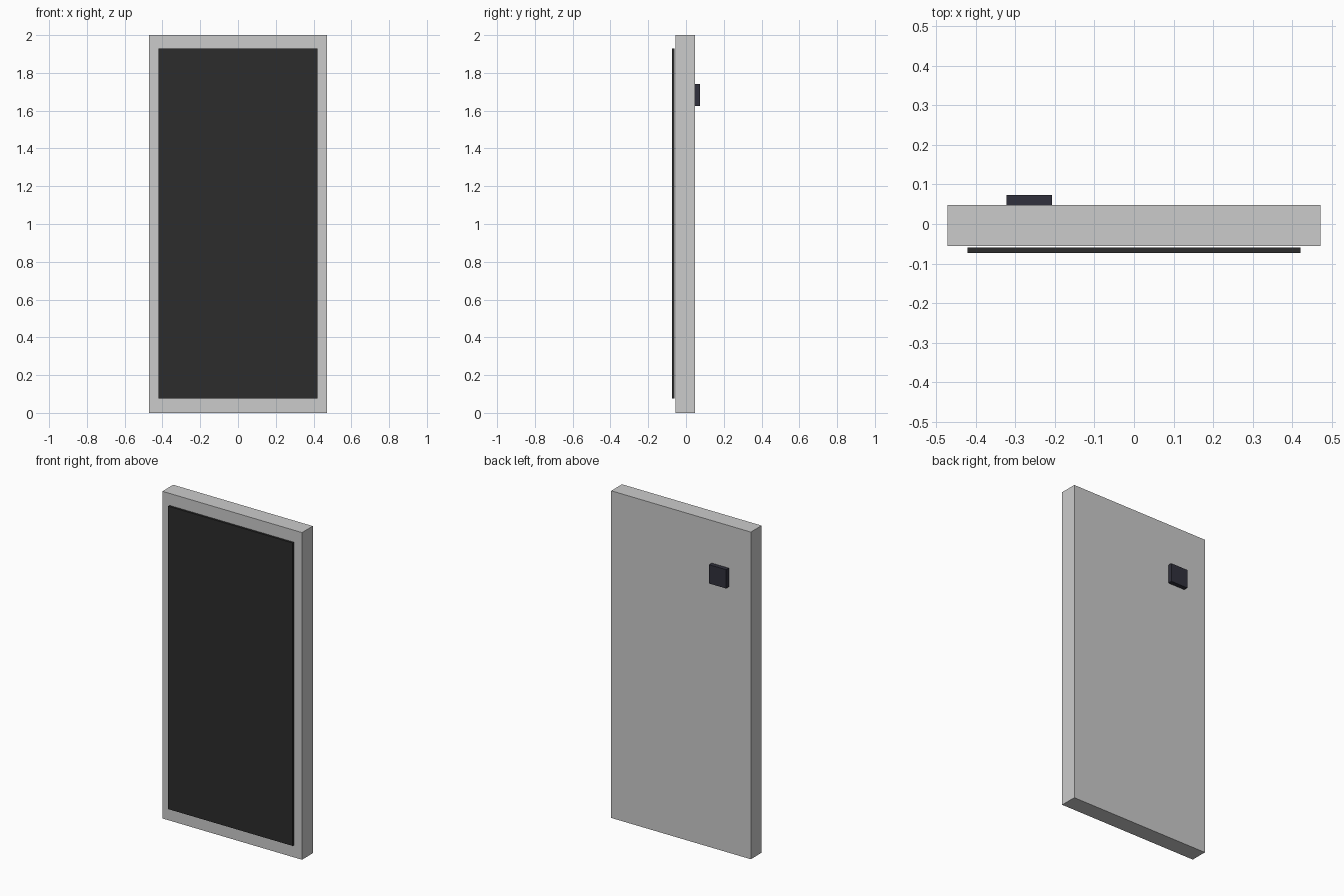
import bpy

if "Cube" in bpy.data.objects:
    bpy.data.objects.remove(bpy.data.objects["Cube"])


def material(name, color):
    mat = bpy.data.materials.new(name)
    mat.diffuse_color = (*color, 1.0)
    mat.use_nodes = True
    mat.node_tree.nodes["Principled BSDF"].inputs["Base Color"].default_value = mat.diffuse_color
    return mat


def box(name, x, y, z, mat=None):
    """Flat-shaded box from (min, max) ranges on each axis."""
    ranges = (x, y, z)
    bpy.ops.mesh.primitive_cube_add(size=1, location=[(a + b) / 2 for a, b in ranges])
    obj = bpy.context.object
    obj.name = name
    obj.scale = [b - a for a, b in ranges]
    bpy.ops.object.transform_apply(location=False, rotation=False, scale=True)
    if mat:
        obj.data.materials.append(mat)
    return obj


screen_black = material("screen_black", (0.025, 0.025, 0.025))
lens_black = material("lens_black", (0.03, 0.03, 0.045))

# Main slab
box("body", (-0.472, 0.472), (-0.056, 0.048), (0.0, 2.0))

# Thin panel floating just off the front face
box("screen", (-0.421, 0.421), (-0.073, -0.060), (0.077, 1.929), screen_black)

# Square camera block on the back
box("rear_camera", (-0.323, -0.208), (0.048, 0.074), (1.625, 1.74), lens_black)
